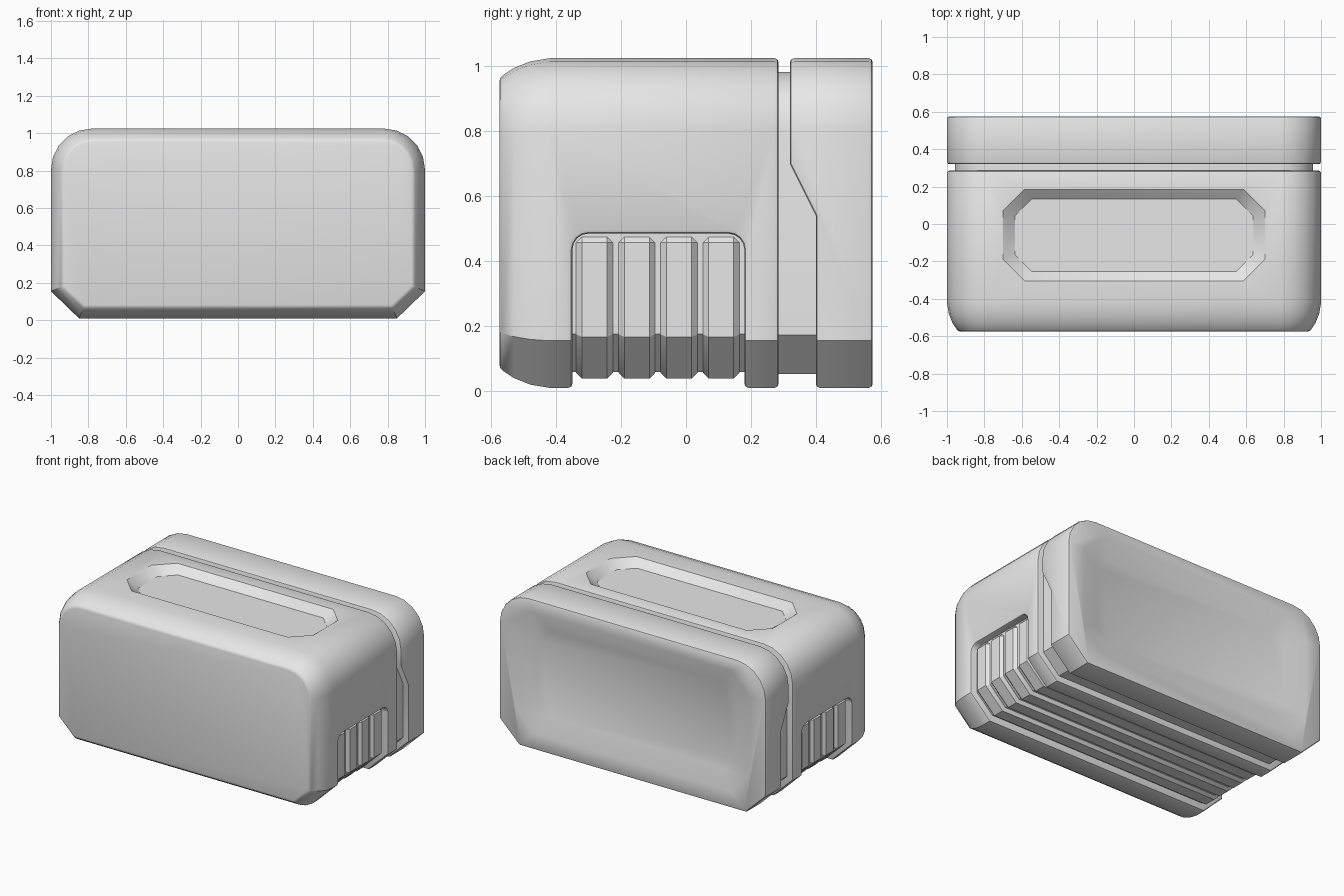
import bpy, bmesh, math
from mathutils import Vector

if "Cube" in bpy.data.objects:
    bpy.data.objects.remove(bpy.data.objects["Cube"])

grey = bpy.data.materials.new("light grey")
grey.diffuse_color = (0.8, 0.8, 0.8, 1)
grey.use_nodes = True
grey.node_tree.nodes["Principled BSDF"].inputs["Base Color"].default_value = grey.diffuse_color


def loft(name, rings):
    """Closed solid through rings that have equal point counts."""
    bm = bmesh.new()
    vs = [[bm.verts.new(p) for p in ring] for ring in rings]
    n = len(vs[0])
    for a, b in zip(vs, vs[1:]):
        for i in range(n):
            j = (i + 1) % n
            bm.faces.new((a[i], a[j], b[j], b[i]))
    bm.faces.new(vs[0])
    bm.faces.new(vs[-1])
    bmesh.ops.recalc_face_normals(bm, faces=bm.faces)
    me = bpy.data.meshes.new(name)
    bm.to_mesh(me)
    bm.free()
    me.materials.append(grey)
    ob = bpy.data.objects.new(name, me)
    bpy.context.collection.objects.link(ob)
    return ob


def activate(ob):
    bpy.ops.object.select_all(action='DESELECT')
    bpy.context.view_layer.objects.active = ob
    ob.select_set(True)


def cut(ob, cutter):
    activate(ob)
    m = ob.modifiers.new("cut", 'BOOLEAN')
    m.operation, m.solver, m.object = 'DIFFERENCE', 'EXACT', cutter
    bpy.ops.object.modifier_apply(modifier=m.name)
    bpy.data.objects.remove(cutter)


def finish(ob, width, segments=2, limit=50):
    activate(ob)
    if width:
        m = ob.modifiers.new("edge", 'BEVEL')
        m.width, m.segments = width, segments
        m.limit_method, m.angle_limit = 'ANGLE', math.radians(limit)
        bpy.ops.object.modifier_apply(modifier=m.name)
    bpy.ops.object.shade_smooth_by_angle(angle=math.radians(32))


def section(inset=0.0, top=None):
    """Case outline in x/z: chamfered bottom, rounded top (or cut flat at top)."""
    half = [(0.85, 0.01), (1.0, 0.155)]
    if top is None:
        for i in range(6):
            a = math.radians(18 * i)
            half.append((0.78 + 0.22 * math.cos(a), 0.805 + 0.22 * math.sin(a)))
    else:
        half.append((1.0, top + inset))
    pts = [Vector(p) for p in half + [(-x, z) for x, z in reversed(half)]]
    out = []
    for i, p in enumerate(pts):
        d1 = (p - pts[i - 1]).normalized()
        d2 = (pts[(i + 1) % len(pts)] - p).normalized()
        n1, n2 = Vector((-d1.y, d1.x)), Vector((-d2.y, d2.x))
        out.append(p + (n1 + n2) * inset / (1 + n1.dot(n2)))
    return out


def along_y(name, stations, top=None):
    return loft(name, [[(p.x, y, p.y) for p in section(inset, top)]
                       for y, inset in stations])


def across_x(name, outline):
    return loft(name, [[(x, y, z) for y, z in outline] for x in (-1.2, 1.2)])


def octagon(hx, hy, c):
    q = [(hx, hy - c), (hx - c, hy)]
    q += [(-x, y) for x, y in reversed(q)]
    return q + [(-x, -y) for x, y in q]


# Front housing with a softened front rim
body = along_y("front_housing", [(-0.575, 0.06), (-0.53, 0.03), (-0.48, 0.01),
                                 (-0.42, 0), (0.285, 0)])
# Vent opening that runs down both sides and under the base
vent = [(-0.35, -0.2)]
for cy, start in ((-0.30, 180), (0.13, 90)):
    for i in range(5):
        a = math.radians(start - 22.5 * i)
        vent.append((cy + 0.05 * math.cos(a), 0.435 + 0.05 * math.sin(a)))
vent.append((0.18, -0.2))
cut(body, across_x("vent_cutter", vent))
# Sunken panel on the top, sloped walls
cut(body, loft("top_cutter", [
    [(x, y - 0.06, z) for x, y in octagon(hx, hy, c)]
    for z, hx, hy, c in ((0.975, 0.635, 0.195, 0.09), (1.025, 0.70, 0.245, 0.115),
                         (1.1, 0.70, 0.245, 0.115))]))
finish(body, 0.012)

# Rear cover, stepped back on its lower half
cover = along_y("rear_cover", [(0.32, 0), (0.575, 0)])
cut(cover, across_x("step_cutter", [(0.2, -0.2), (0.4, -0.2), (0.4, 0.54),
                                    (0.30, 0.74), (0.2, 0.74)]))
# Sunken panel on the back
cut(cover, loft("back_cutter", [
    [(x, y, z + 0.53) for x, z in octagon(hx, hz, c)]
    for y, hx, hz, c in ((0.53, 0.74, 0.29, 0.09), (0.575, 0.88, 0.41, 0.14),
                         (0.7, 0.88, 0.41, 0.14))]))
finish(cover, 0.012)

# Inner core seen in the seam and behind the vent ribs
finish(along_y("seam_core", [(0.2, 0.042), (0.45, 0.042)]), 0)
finish(along_y("vent_core", [(-0.42, 0.048), (0.25, 0.048)], top=0.6), 0)

# Four ribs wrapping the sides and base
for i in range(4):
    y = -0.338 + 0.13 * i
    rib = along_y("vent_rib", [(y, 0.028), (y + 0.113, 0.028)], top=0.475)
    finish(rib, 0.018, 1, 60)
